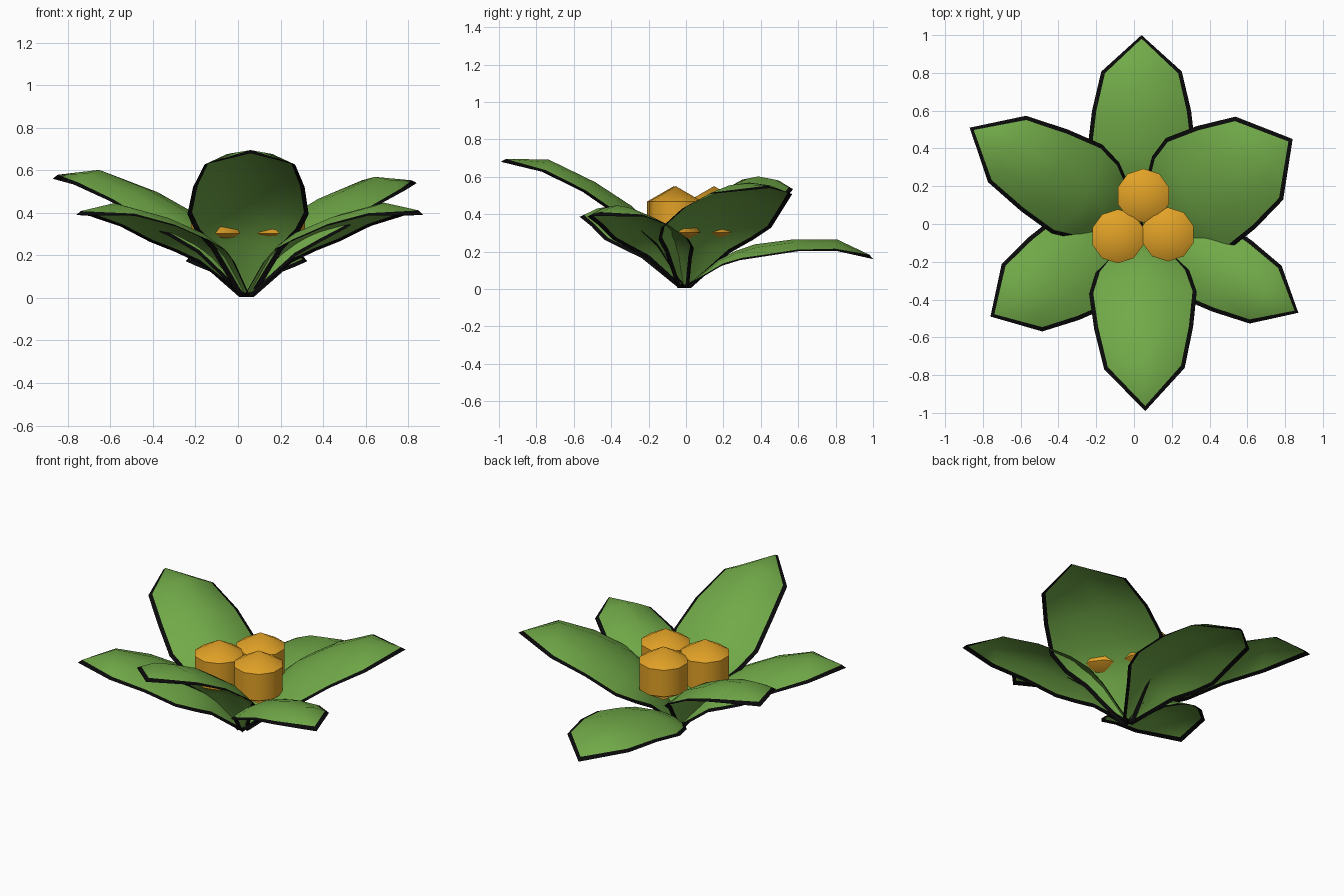
import bpy, bmesh, math
from mathutils import Vector, Matrix

if "Cube" in bpy.data.objects:
    bpy.data.objects.remove(bpy.data.objects["Cube"])


def material(name, rgb):
    m = bpy.data.materials.new(name)
    m.diffuse_color = (*rgb, 1)
    m.use_nodes = True
    m.node_tree.nodes["Principled BSDF"].inputs["Base Color"].default_value = m.diffuse_color
    return m


GREEN = material("leaf green", (0.165, 0.40, 0.065))
BLACK = material("outline black", (0.003, 0.003, 0.003))
ORANGE = material("berry orange", (0.76, 0.36, 0.02))
CENTRE = Vector((0.04, -0.01, 0.005))

# Leaf stations: midrib along/height, edge along/height, half width
STATIONS = [
    (0.00, 0.00, 0.00, 0.00, 0.035),
    (0.20, 0.12, 0.21, 0.085, 0.17),
    (0.29, 0.15, 0.31, 0.10, 0.245),
    (0.40, 0.17, 0.43, 0.10, 0.285),
    (0.60, 0.165, 0.62, 0.10, 0.262),
    (0.83, 0.13, 0.82, 0.07, 0.213),
]


def leaf(name, tip, width):
    """Arched leaf from the shared centre to its tip, with a black rim."""
    d = Vector(tip) - CENTRE
    length = d.length
    azimuth = math.atan2(d.y, d.x)
    pitch = math.atan2(d.z, math.hypot(d.x, d.y))
    turn = Matrix.Rotation(azimuth, 4, 'Z') @ Matrix.Rotation(-pitch, 4, 'Y')
    bm = bmesh.new()
    rows = []
    for ma, mh, ea, eh, w in STATIONS:
        row = []
        for u in (-1, -0.5, 0, 0.5, 1):
            t = u * u
            row.append(bm.verts.new(((ma + (ea - ma) * t) * length, u * w * width,
                                     (mh + (eh - mh) * t) * length)))
        rows.append(row)
    for a, b in zip(rows, rows[1:]):
        for i in range(4):
            bm.faces.new((a[i], b[i], b[i + 1], a[i + 1])[::-1])
    point = bm.verts.new((length, 0, 0))
    for i in range(4):
        bm.faces.new((rows[-1][i + 1], rows[-1][i], point)[::-1])
    bm.normal_update()
    if sum(f.normal.z for f in bm.faces) < 0:
        bmesh.ops.reverse_faces(bm, faces=bm.faces[:])
    # Painted rim
    rim = bmesh.ops.inset_region(bm, faces=bm.faces[:], thickness=0.024,
                                 use_boundary=True, use_even_offset=True)
    for f in rim["faces"]:
        f.material_index = 1
    for f in bm.faces:
        f.smooth = True
    bm.transform(Matrix.Translation(CENTRE) @ turn)
    me = bpy.data.meshes.new(name)
    bm.to_mesh(me)
    bm.free()
    me.materials.append(GREEN)
    me.materials.append(BLACK)
    ob = bpy.data.objects.new(name, me)
    bpy.context.collection.objects.link(ob)


# Six leaves around the centre
for name, tip, width in [
    ("front_leaf", (0.06, -0.99, 0.68), 1.0),
    ("back_leaf", (0.04, 1.00, 0.16), 1.0),
    ("back_right_leaf", (0.84, 0.45, 0.54), 1.19),
    ("back_left_leaf", (-0.87, 0.51, 0.56), 0.95),
    ("front_right_leaf", (0.87, -0.47, 0.39), 0.82),
    ("front_left_leaf", (-0.76, -0.49, 0.39), 0.98),
]:
    leaf(name, tip, width)

# Three low-poly berries
for i, (x, y) in enumerate([(0.05, 0.15), (-0.085, -0.065), (0.18, -0.055)]):
    bpy.ops.mesh.primitive_uv_sphere_add(segments=10, ring_count=3, radius=0.165,
                                         location=(x, y, 0.385))
    berry = bpy.context.object
    berry.name = f"berry_{i + 1}"
    berry.data.materials.append(ORANGE)
    bpy.ops.object.shade_smooth_by_angle(angle=math.radians(40))
